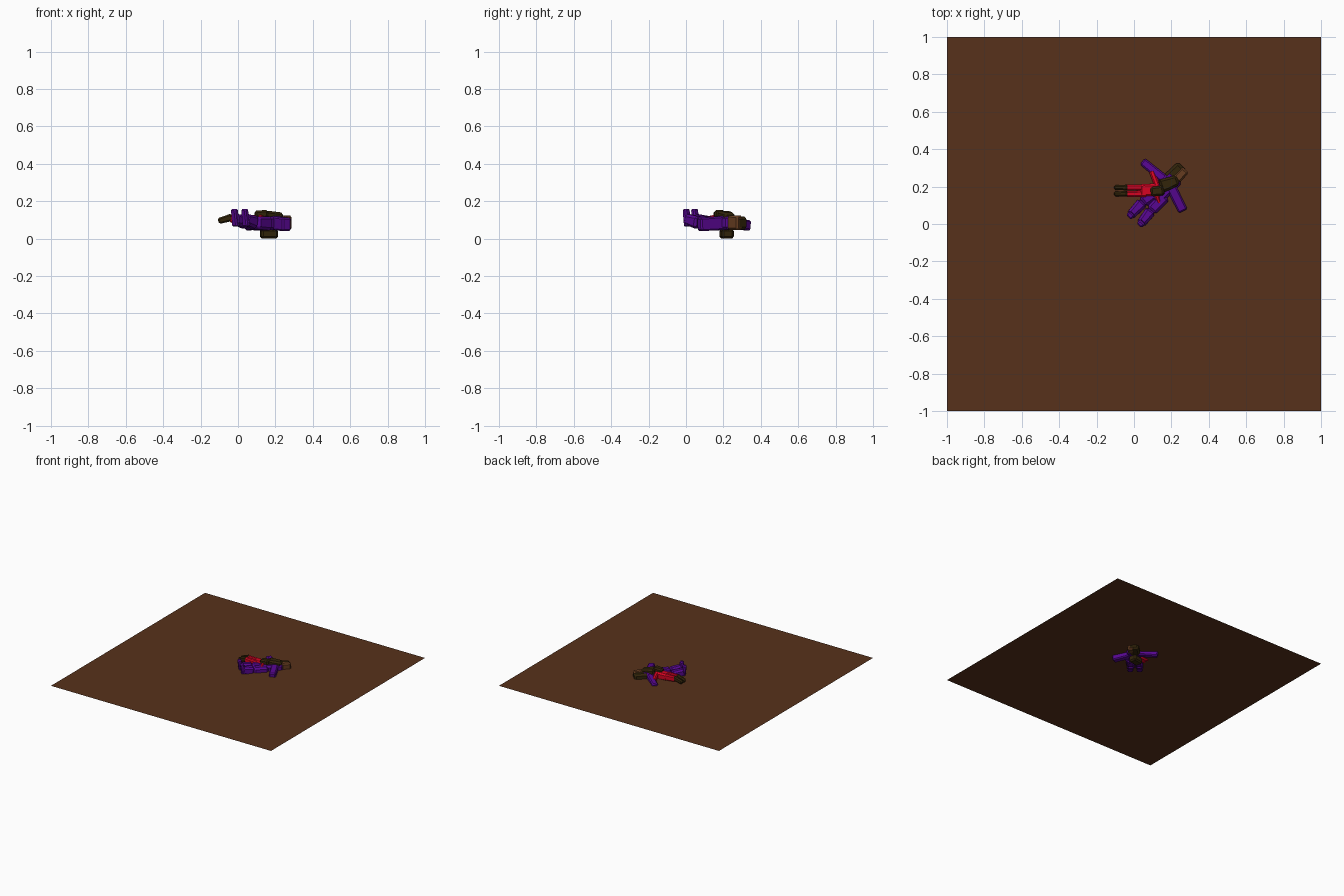
import bpy, bmesh
from mathutils import Vector, Matrix

if "Cube" in bpy.data.objects:
    bpy.data.objects.remove(bpy.data.objects["Cube"])


def material(name, rgb):
    m = bpy.data.materials.new(name)
    m.diffuse_color = (*rgb, 1)
    m.use_nodes = True
    m.node_tree.nodes["Principled BSDF"].inputs["Base Color"].default_value = m.diffuse_color
    return m


EARTH = material("earth_brown", (0.096, 0.031, 0.011))
PURPLE = material("purple_cloth", (0.095, 0.002, 0.28))
RED = material("red_cloth", (0.68, 0.001, 0.016))
DARK = material("dark_brown", (0.032, 0.018, 0.003))
SKIN = material("skin_brown", (0.13, 0.045, 0.014))
GROUND = 0.079


def block(name, a, b, w, h, mat, taper=1.0, bevel=0.008):
    """Chamfered low-poly block running from a to b, w wide and h deep."""
    a, b = Vector(a), Vector(b)
    d = b - a
    x = d.normalized()
    y = Vector((0, 0, 1)).cross(x).normalized()
    z = x.cross(y)
    bm = bmesh.new()
    bmesh.ops.create_cube(bm, size=1)
    for v in bm.verts:
        k = taper if v.co.x > 0 else 1
        v.co = Vector((v.co.x * d.length, v.co.y * w * k, v.co.z * h * k))
    bmesh.ops.bevel(bm, geom=bm.edges[:], offset=bevel, segments=1, affect='EDGES')
    rot = Matrix((x, y, z)).transposed().to_4x4()
    bm.transform(Matrix.Translation((a + b) / 2) @ rot)
    me = bpy.data.meshes.new(name)
    bm.to_mesh(me)
    bm.free()
    me.materials.append(mat)
    ob = bpy.data.objects.new(name, me)
    bpy.context.collection.objects.link(ob)
    return ob


# flat ground sheet, cutting through the middle of the figures
bpy.ops.mesh.primitive_plane_add(size=2, location=(0, 0, GROUND))
bpy.context.object.name = "ground_sheet"
bpy.context.object.data.materials.append(EARTH)

# lying figure in purple: torso, legs, feet, arms
block("purple_torso", (0.10, 0.13, 0.08), (0.225, 0.255, 0.085), 0.10, 0.075, PURPLE, 0.95, 0.014)
for i, (foot, knee, hip) in enumerate([((-0.02, 0.045), (0.045, 0.115), (0.12, 0.175)),
                                       ((0.035, 0.0), (0.09, 0.07), (0.165, 0.15))]):
    block(f"purple_thigh_{i}", (*hip, 0.08), (*knee, 0.085), 0.068, 0.075, PURPLE, 0.9, 0.014)
    block(f"purple_shin_{i}", (*knee, 0.085), (*foot, 0.105), 0.06, 0.07, PURPLE, 0.8, 0.013)
    # toes pointing up
    block(f"purple_foot_{i}", (foot[0] + 0.01, foot[1] + 0.01, 0.065), (foot[0], foot[1], 0.158),
          0.04, 0.032, PURPLE, 0.9, 0.007)
block("purple_left_arm", (0.18, 0.225, 0.085), (0.046, 0.334, 0.07), 0.048, 0.06, PURPLE, 0.9)
block("purple_right_arm", (0.19, 0.215, 0.085), (0.262, 0.07, 0.075), 0.054, 0.075, PURPLE, 0.95)

# head with dark hair, and face on the outer side
block("hair", (0.185, 0.23, 0.083), (0.262, 0.305, 0.083), 0.082, 0.072, DARK, 0.95, 0.014)
block("face", (0.225, 0.235, 0.085), (0.275, 0.29, 0.085), 0.05, 0.08, SKIN, 0.95, 0.01)

# red trousers, dark boots and red arms across the body
block("red_hips", (0.14, 0.182, 0.095), (0.03, 0.18, 0.10), 0.07, 0.06, RED, 0.95, 0.012)
for s in (-1, 1):
    y = 0.178 + s * 0.017
    block(f"red_leg_{s}", (0.07, y, 0.10), (-0.045, y, 0.107), 0.036, 0.05, RED, 0.85)
    block(f"boot_{s}", (-0.03, y, 0.115), (-0.105, y, 0.093), 0.031, 0.04, DARK, 0.8)
block("red_arm_upper", (0.13, 0.19, 0.105), (0.094, 0.285, 0.085), 0.03, 0.04, RED)
block("red_arm_lower", (0.115, 0.17, 0.11), (0.14, 0.10, 0.095), 0.026, 0.04, RED)

# dark vest on top and its underside piece
block("vest_top", (0.09, 0.172, 0.128), (0.16, 0.18, 0.132), 0.05, 0.04, DARK, 1.1, 0.01)
block("vest_shoulder", (0.14, 0.20, 0.125), (0.235, 0.235, 0.12), 0.075, 0.05, DARK, 0.75, 0.012)
block("vest_bottom", (0.12, 0.21, 0.025), (0.21, 0.225, 0.025), 0.065, 0.05, DARK, 1.0, 0.01)
